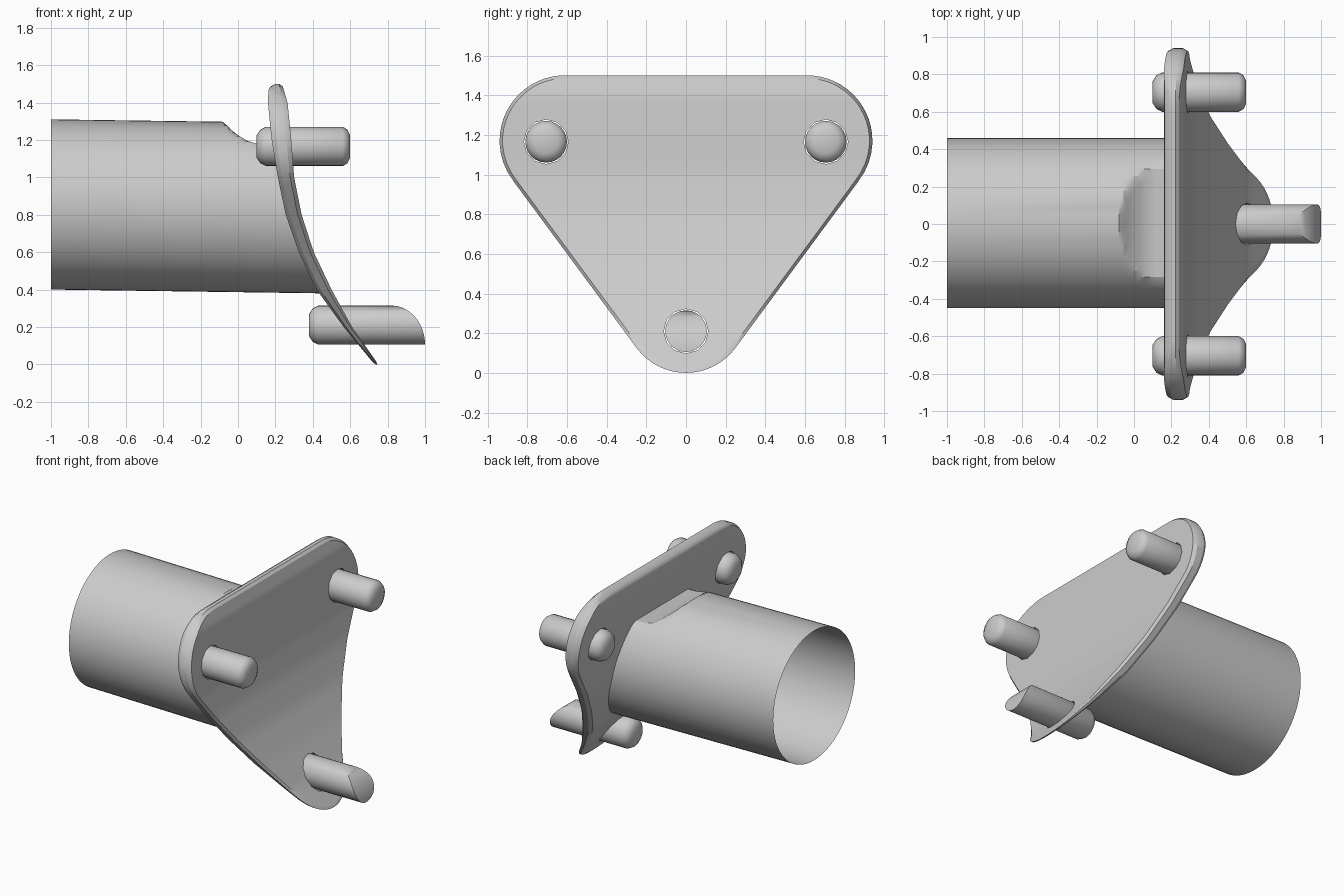
import bpy, bmesh, math

cube = bpy.data.objects.get("Cube")
if cube:
    bpy.data.objects.remove(cube, do_unlink=True)

grey = bpy.data.materials.new("light grey")
grey.use_nodes = True
grey.diffuse_color = (0.6, 0.6, 0.6, 1)
grey.node_tree.nodes["Principled BSDF"].inputs["Base Color"].default_value = (0.6, 0.6, 0.6, 1)


def make(name, verts, faces, closed=True):
    """Mesh object from generated vertices and faces, welded and smooth."""
    mesh = bpy.data.meshes.new(name)
    mesh.from_pydata(verts, [], faces)
    bm = bmesh.new()
    bm.from_mesh(mesh)
    bmesh.ops.delete(bm, geom=[v for v in bm.verts if not v.link_faces], context='VERTS')
    bmesh.ops.remove_doubles(bm, verts=bm.verts, dist=0.0005)
    if closed:
        bmesh.ops.recalc_face_normals(bm, faces=bm.faces)
    bm.to_mesh(mesh)
    bm.free()
    mesh.materials.append(grey)
    obj = bpy.data.objects.new(name, mesh)
    bpy.context.collection.objects.link(obj)
    return obj


def smooth(obj, angle=35):
    bpy.ops.object.select_all(action='DESELECT')
    obj.select_set(True)
    bpy.context.view_layer.objects.active = obj
    bpy.ops.object.shade_smooth_by_angle(angle=math.radians(angle))


def interp(points, t):
    for (a, fa), (b, fb) in zip(points, points[1:]):
        if t <= b:
            return fa + (fb - fa) * max(0, t - a) / (b - a)
    return points[-1][1]


# Curved side profile of the plate: height -> x
FRONT = [(0, .75), (.2, .61), (.4, .5), (.6, .405), (.8, .34), (1, .3),
         (1.2, .285), (1.4, .265), (1.5, .235)]
BACK = [(0, .73), (.2, .565), (.4, .42), (.6, .325), (.8, .255), (1, .213),
        (1.2, .18), (1.4, .16), (1.47, .163), (1.5, .185)]


def half_width(z, d):
    """Rounded triangle outline, inset by d."""
    r0, r1 = .31 - d, .33 - d
    za, zb = .31 - .58 * r0, 1.17 - .58 * r1
    if z < za:
        return math.sqrt(max(0, r0 * r0 - (z - .31) ** 2))
    if z > zb:
        return .61 + math.sqrt(max(0, r1 * r1 - (z - 1.17) ** 2))
    ya, yb = .815 * r0, .61 + .815 * r1
    return ya + (yb - ya) * (z - za) / (zb - za)


# Plate: front and back grids joined by a softened rim
ROWS, COLS = 44, 16
LAYERS = [(.015, 0), (0, .25), (0, .75), (.015, 1)]   # inset, depth fraction
verts, faces = [], []
for d, t in LAYERS:
    for i in range(ROWS + 1):
        z = d + (1.5 - 2 * d) * (1 - math.cos(math.pi * i / ROWS)) / 2
        x = interp(FRONT, z) * (1 - t) + interp(BACK, z) * t
        w = half_width(z, d)
        verts += [(x, w * (2 * j / COLS - 1), z) for j in range(COLS + 1)]


def vid(layer, i, j):
    return (layer * (ROWS + 1) + i) * (COLS + 1) + j


for layer in (0, 3):
    for i in range(ROWS):
        for j in range(COLS):
            faces.append((vid(layer, i, j), vid(layer, i, j + 1),
                          vid(layer, i + 1, j + 1), vid(layer, i + 1, j)))
rim = [(i, 0) for i in range(ROWS)] + [(ROWS, j) for j in range(COLS)]
rim += [(ROWS - i, COLS) for i in range(ROWS)] + [(0, COLS - j) for j in range(COLS)]
for layer in range(3):
    for a, b in zip(rim, rim[1:] + rim[:1]):
        faces.append((vid(layer, *a), vid(layer, *b), vid(layer + 1, *b), vid(layer + 1, *a)))
plate = make("flange_plate", verts, faces)


def rod(name, y, z, rings, sides=24, slant=None):
    """Rod along x from (x, radius) rings; slant gives x of the last ring by height."""
    verts, faces = [], []
    for k, (x, r) in enumerate(rings):
        for i in range(sides):
            a = 2 * math.pi * i / sides
            h = r * math.cos(a)
            px = slant(h) if slant and k == len(rings) - 1 else x
            verts.append((px, y + r * math.sin(a), z + h))
    for k in range(len(rings) - 1):
        for i in range(sides):
            j = (i + 1) % sides
            faces.append((k * sides + i, k * sides + j, (k + 1) * sides + j, (k + 1) * sides + i))
    # Caps in level strips, so a curved end stays clean
    for base in (0, (len(rings) - 1) * sides):
        for i in range(sides // 2):
            strip = [i, i + 1, sides - i - 1, (sides - i) % sides]
            faces.append([base + s for s in dict.fromkeys(strip)])
    return make(name, verts, faces)


# Bolts and the holes they pass through
R = .105


def bolt_rings(x0, x1):
    return [(x0, .06), (x0 + .02, .09), (x0 + .05, R), (x1, R)]


def slanted_end(h):
    return .82 + .18 * math.sqrt(max(0, 1 - ((h + R) / (2 * R)) ** 2))


cutters = []
for name, y, z in (("left_bolt", .705, 1.165), ("right_bolt", -.705, 1.165), ("lower_bolt", 0, .21)):
    if name == "lower_bolt":
        bolt = rod(name, y, z, bolt_rings(.38, .82), slant=slanted_end)
    else:
        bolt = rod(name, y, z, bolt_rings(.1, .56) + [(.585, .09), (.6, .06)])
    smooth(bolt)
    cutters.append(rod(name + "_hole_cutter", y, z, [(-.2, .112), (1.2, .112)], sides=12))

for cutter in cutters:
    cutter.hide_render = True
    mod = plate.modifiers.new("bolt hole", 'BOOLEAN')
    mod.operation = 'DIFFERENCE'
    mod.solver = 'EXACT'
    mod.object = cutter
    bpy.context.view_layer.objects.active = plate
    bpy.ops.object.modifier_apply(modifier=mod.name)
    bpy.data.objects.remove(cutter, do_unlink=True)
smooth(plate, 30)

# Open pipe, ending on the plate, with a scooped top beside it
SCOOP = [(-.08, 1.31), (-.05, 1.265), (0, 1.225), (.05, 1.195), (.1, 1.18), (.2, 1.175)]
SIDES, STEPS = 64, 14
verts, faces = [], []
for k in range(STEPS + 1):
    for i in range(SIDES):
        a = 2 * math.pi * i / SIDES
        y, z = .005 + .455 * math.sin(a), .855 + .455 * math.cos(a)
        end = interp(BACK, min(z, 1.175)) + .03
        x = -1 if k == 0 else -.08 + (end + .08) * (k - 1) / (STEPS - 1)
        z -= .014 * (x + 1)
        verts.append((x, y, min(z, interp(SCOOP, x))))
for k in range(STEPS):
    for i in range(SIDES):
        j = (i + 1) % SIDES
        faces.append((k * SIDES + i, k * SIDES + j, (k + 1) * SIDES + j, (k + 1) * SIDES + i))
pipe = make("pipe", verts, faces)
smooth(pipe, 25)
